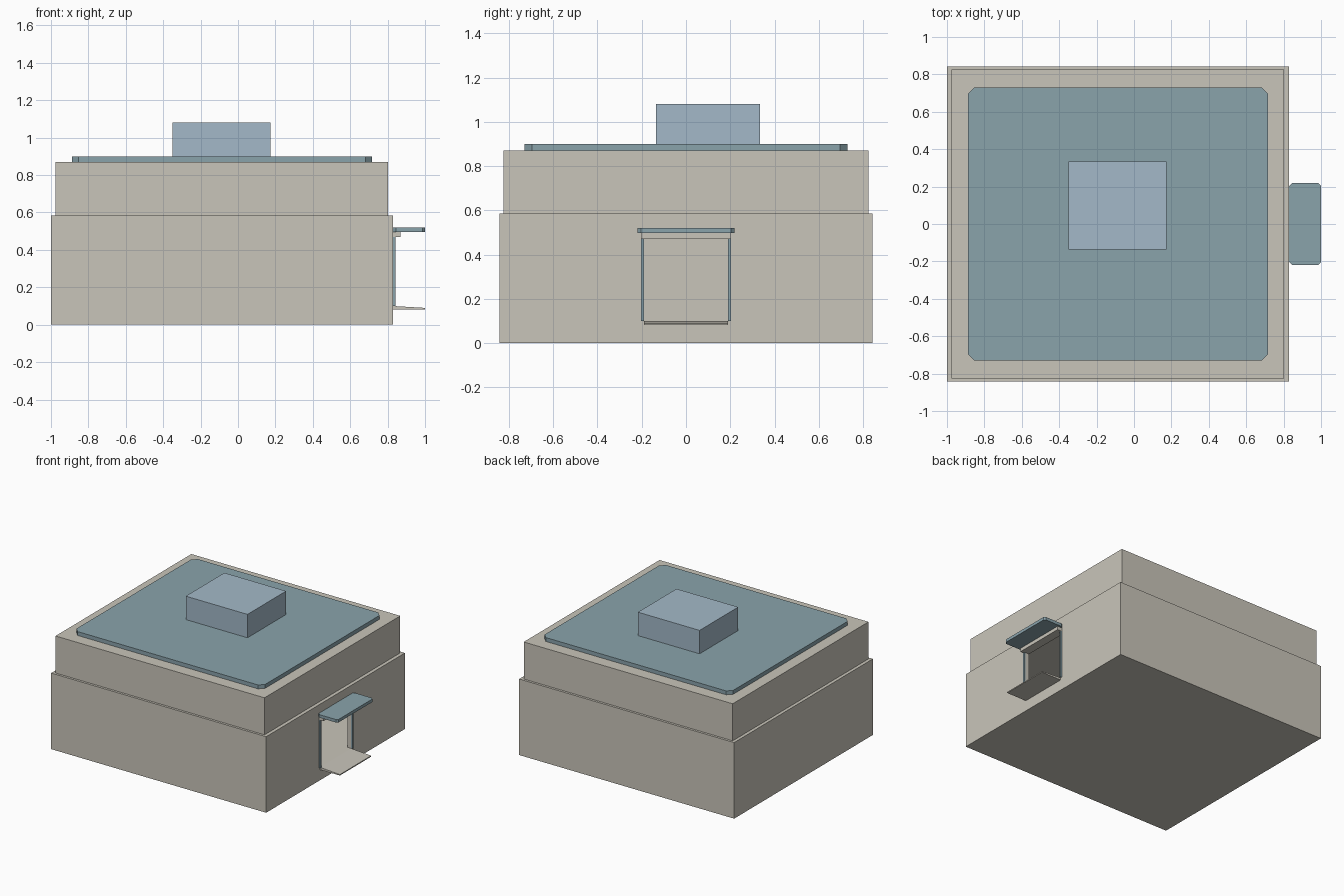
import bpy
import bmesh
from mathutils import Vector

cube = bpy.data.objects.get("Cube")
if cube:
    bpy.data.objects.remove(cube, do_unlink=True)


def make_material(name, colour):
    mat = bpy.data.materials.new(name)
    mat.use_nodes = True
    rgba = (*colour, 1.0)
    mat.diffuse_color = rgba
    mat.node_tree.nodes["Principled BSDF"].inputs["Base Color"].default_value = rgba
    return mat


wall_beige = make_material("wall_beige", (0.584, 0.558, 0.491))
roof_teal = make_material("roof_teal", (0.254, 0.366, 0.407))
unit_blue = make_material("unit_blue", (0.366, 0.485, 0.578))


def prism(name, outline, offset, mat):
    """Extrude a planar outline of 3D points along an offset."""
    bm = bmesh.new()
    face = bm.faces.new([bm.verts.new(p) for p in outline])
    ext = bmesh.ops.extrude_face_region(bm, geom=[face], use_keep_orig=True)
    moved = [g for g in ext["geom"] if isinstance(g, bmesh.types.BMVert)]
    bmesh.ops.translate(bm, verts=moved, vec=Vector(offset))
    bmesh.ops.recalc_face_normals(bm, faces=bm.faces)
    mesh = bpy.data.meshes.new(name)
    bm.to_mesh(mesh)
    bm.free()
    mesh.materials.append(mat)
    obj = bpy.data.objects.new(name, mesh)
    bpy.context.collection.objects.link(obj)
    return obj


def box(name, xs, ys, zs, mat, cut=0.0):
    """Box between limits, with optional cut vertical corners."""
    (x0, x1), (y0, y1), (z0, z1) = xs, ys, zs
    if cut:
        pts = [(x0 + cut, y0), (x1 - cut, y0), (x1, y0 + cut), (x1, y1 - cut),
               (x1 - cut, y1), (x0 + cut, y1), (x0, y1 - cut), (x0, y0 + cut)]
    else:
        pts = [(x0, y0), (x1, y0), (x1, y1), (x0, y1)]
    return prism(name, [(x, y, z0) for x, y in pts], (0, 0, z1 - z0), mat)


def carve(target, cutter):
    """Subtract the cutter, then remove it."""
    mod = target.modifiers.new("carve", "BOOLEAN")
    mod.operation = "DIFFERENCE"
    mod.solver = "EXACT"
    mod.object = cutter
    bpy.context.view_layer.objects.active = target
    bpy.ops.object.modifier_apply(modifier=mod.name)
    bpy.data.objects.remove(cutter, do_unlink=True)


# Lower storey, hollow with a doorway on the left side
lower = box("lower_storey", (-1, 0.83), (-0.843, 0.843), (0, 0.585), wall_beige)
carve(lower, box("room_cutter", (-0.97, 0.80), (-0.82, 0.82), (0.1, 0.5), wall_beige))
carve(lower, box("door_cutter", (0.7, 0.9), (-0.19, 0.19), (0.1, 0.47), wall_beige))

# Upper storey and roof
box("upper_storey", (-0.975, 0.803), (-0.825, 0.825), (0.585, 0.87), wall_beige)
box("roof_pad", (-0.888, 0.717), (-0.73, 0.73), (0.87, 0.9), roof_teal, cut=0.035)
box("rooftop_unit", (-0.35, 0.175), (-0.135, 0.335), (0.9, 1.08), unit_blue)

# Doorway: jambs, lintel, canopy and sloping step
for side, sign in (("left", 1), ("right", -1)):
    ys = sorted((sign * 0.19, sign * 0.203))
    box(f"door_jamb_{side}", (0.83, 0.842), ys, (0.1, 0.47), roof_teal)
box("door_lintel", (0.83, 0.868), (-0.203, 0.203), (0.47, 0.497), wall_beige)
box("door_canopy", (0.83, 1), (-0.218, 0.218), (0.497, 0.52), roof_teal, cut=0.014)
step_profile = [(0.83, 0.082), (1, 0.082), (1, 0.09), (0.83, 0.1)]
prism("door_step", [(x, -0.19, z) for x, z in step_profile], (0, 0.38, 0), wall_beige)
